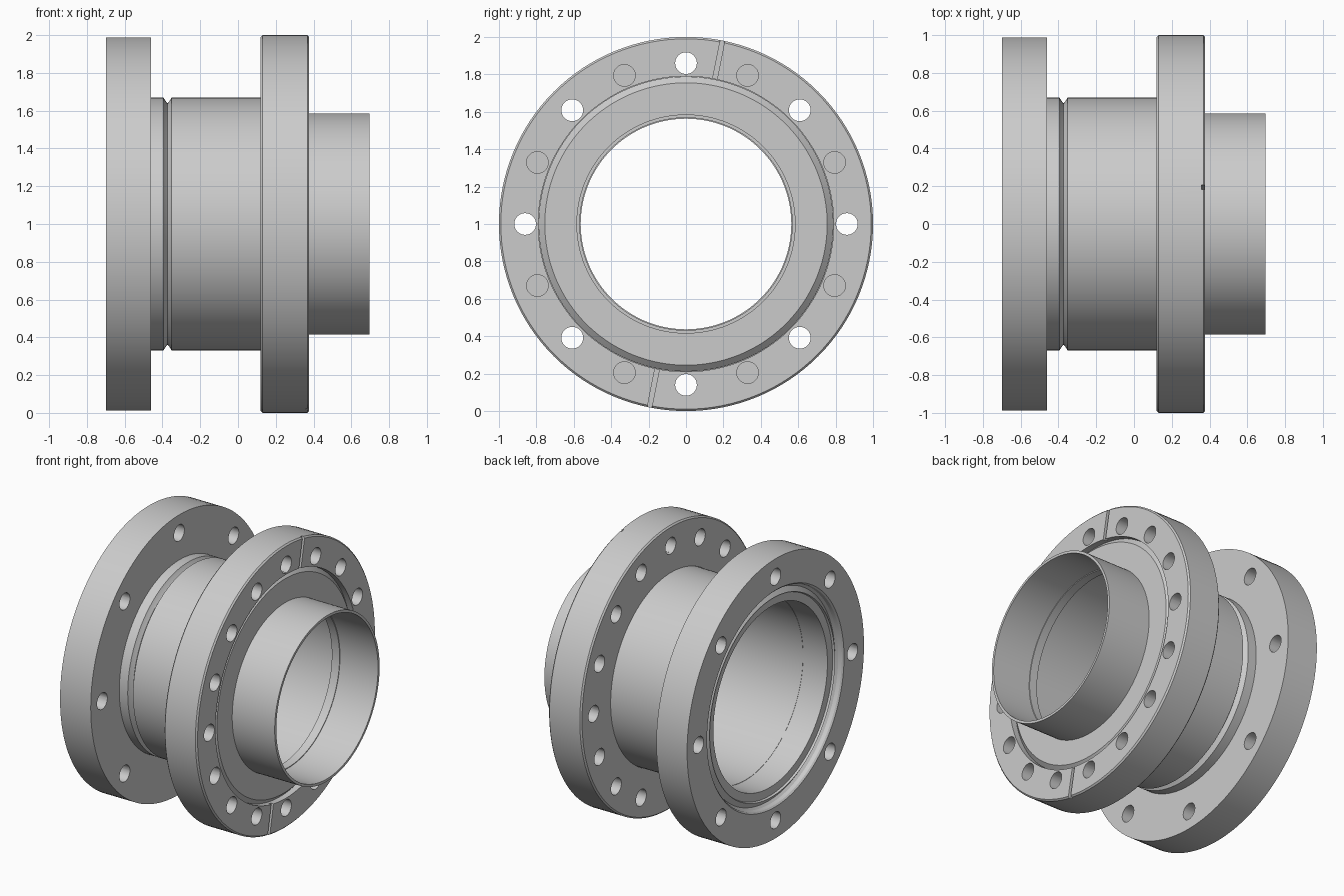
import bpy, bmesh, math
from mathutils import Matrix, Vector

if "Cube" in bpy.data.objects:
    bpy.data.objects.remove(bpy.data.objects["Cube"])

steel = bpy.data.materials.new("steel grey")
steel.diffuse_color = (0.6, 0.6, 0.6, 1)
steel.use_nodes = True
steel.node_tree.nodes["Principled BSDF"].inputs["Base Color"].default_value = steel.diffuse_color
AXIS_Z = 1.0


def add_object(name, bm):
    bmesh.ops.recalc_face_normals(bm, faces=bm.faces)
    mesh = bpy.data.meshes.new(name)
    bm.to_mesh(mesh)
    bm.free()
    mesh.materials.append(steel)
    ob = bpy.data.objects.new(name, mesh)
    ob.location.z = AXIS_Z
    bpy.context.collection.objects.link(ob)
    return ob


def lathe(name, profile, segs=128):
    """Revolve a closed (x, radius) profile about the x axis."""
    bm = bmesh.new()
    rings = []
    for i in range(segs):
        a = 2 * math.pi * i / segs
        rings.append([bm.verts.new((x, r * math.cos(a), r * math.sin(a))) for x, r in profile])
    n = len(profile)
    for i in range(segs):
        a, b = rings[i], rings[(i + 1) % segs]
        for j in range(n):
            k = (j + 1) % n
            bm.faces.new((a[j], a[k], b[k], b[j]))
    return add_object(name, bm)


def bolt_cutter(bm, count, x0, x1, radius=0.058, circle=0.86):
    for i in range(count):
        a = 2 * math.pi * i / count
        pos = Vector(((x0 + x1) / 2, circle * math.cos(a), circle * math.sin(a)))
        m = Matrix.Translation(pos) @ Matrix.Rotation(math.pi / 2, 4, 'Y')
        bmesh.ops.create_cone(bm, cap_ends=True, segments=32, radius1=radius,
                              radius2=radius, depth=x1 - x0, matrix=m)


def cut(ob, bm):
    cutter = add_object("cutter", bm)
    cutter.hide_render = True
    mod = ob.modifiers.new("cut", 'BOOLEAN')
    mod.operation = 'DIFFERENCE'
    mod.solver = 'EXACT'
    mod.object = cutter
    bpy.context.view_layer.update()
    dg = bpy.context.evaluated_depsgraph_get()
    mesh = bpy.data.meshes.new_from_object(ob.evaluated_get(dg))
    ob.modifiers.clear()
    ob.data = mesh
    bpy.data.objects.remove(cutter)


# Fixed flange with a sealing recess and knife edge on its outer face
fixed = lathe("fixed_flange", [
    (-0.46, 0.637), (-0.46, 0.988), (-0.70, 0.988), (-0.70, 0.765),
    (-0.69, 0.755), (-0.665, 0.75), (-0.65, 0.735), (-0.675, 0.70), (-0.66, 0.695),
    (-0.66, 0.637)])
bm = bmesh.new()
bolt_cutter(bm, 8, -0.8, -0.4)
cut(fixed, bm)

# Neck tube with a V groove around it
lathe("neck_tube", [
    (-0.47, 0.635), (0.25, 0.635), (0.25, 0.669), (-0.352, 0.669),
    (-0.36, 0.655), (-0.373, 0.638), (-0.386, 0.655), (-0.394, 0.669), (-0.47, 0.669)])

# Rotating ring with sixteen bolt holes
ring = lathe("rotating_ring", [
    (0.12, 0.67), (0.12, 0.99), (0.13, 1.0), (0.367, 1.0), (0.377, 0.99),
    (0.377, 0.79), (0.25, 0.79), (0.25, 0.67)])
bm = bmesh.new()
bolt_cutter(bm, 16, 0.0, 0.5)
cut(ring, bm)

# Two shallow radial slots on the ring face
bm = bmesh.new()
for a in (math.radians(78.75), math.radians(258.75)):
    m = (Matrix.Rotation(a, 4, 'X') @ Matrix.Translation((0.387, 0.9, 0))
         @ Matrix.Diagonal((0.06, 0.3, 0.024, 1)))
    bmesh.ops.create_cube(bm, size=1, matrix=m)
cut(ring, bm)

# Hub seated in the ring, chamfered outside, with an inner lip
lathe("hub", [
    (0.25, 0.635), (0.34, 0.635), (0.34, 0.563), (0.40, 0.563), (0.40, 0.575),
    (0.365, 0.575), (0.365, 0.755), (0.335, 0.788), (0.25, 0.788)])

# Thin-walled outlet pipe
lathe("outlet_pipe", [(0.36, 0.568), (0.697, 0.568), (0.697, 0.586), (0.36, 0.586)])

for ob in bpy.context.collection.objects:
    ob.select_set(True)
    bpy.context.view_layer.objects.active = ob
bpy.ops.object.shade_smooth_by_angle(angle=math.radians(25))
